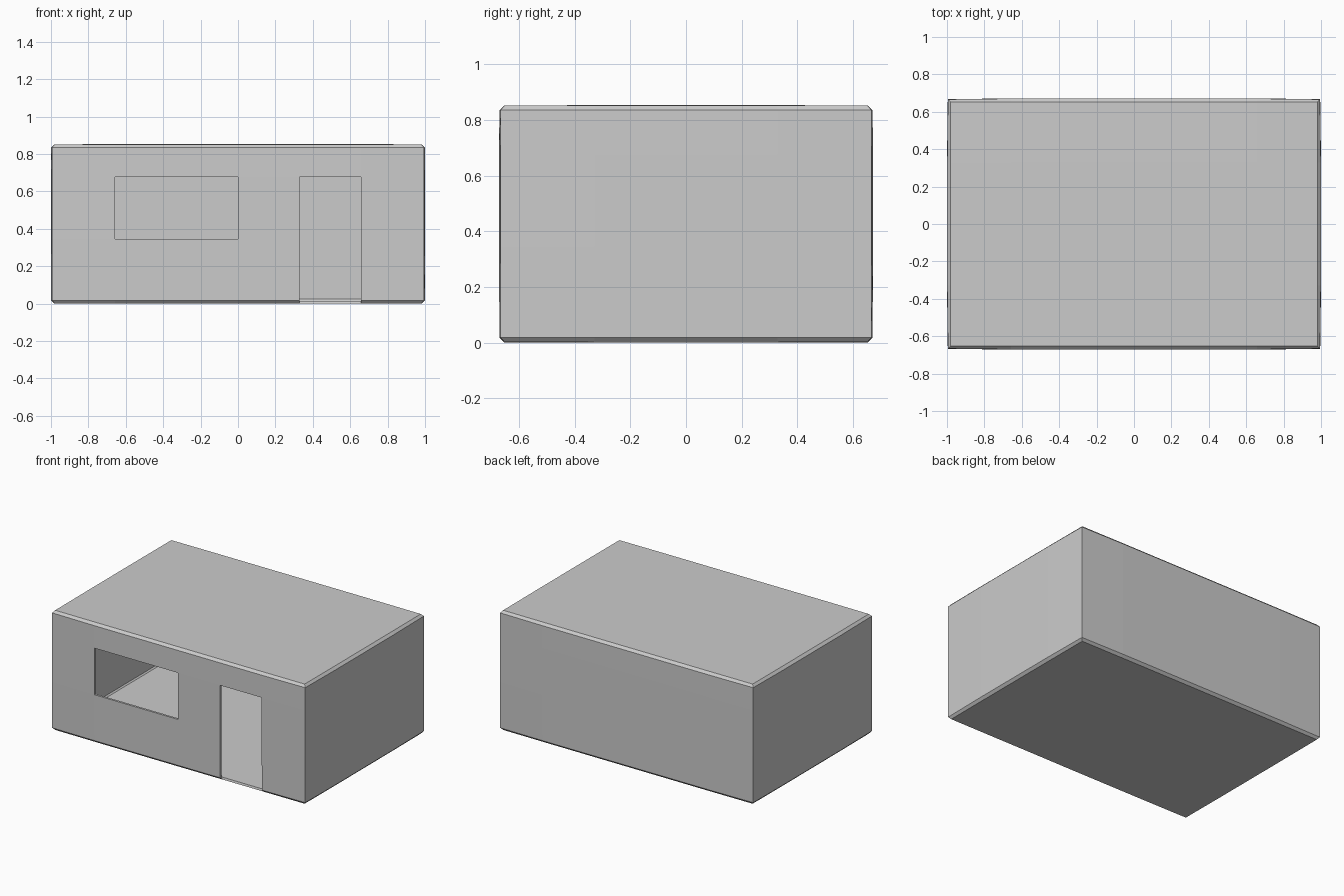
import bpy, bmesh

if "Cube" in bpy.data.objects:
    bpy.data.objects.remove(bpy.data.objects["Cube"])

C = 0.985 / 3          # grid cell
T = 0.015              # wall thickness
CH = 0.009             # chamfer along floor and roof edges
FLOOR, ROOF = T, 0.838
NX, NY = 3, 2          # half-counts of cells

bm = bmesh.new()


def pt(i, j, z, inset=0.0):
    """Grid point, pulled in from the outline by inset."""
    x = max(-NX * C + inset, min(NX * C - inset, i * C))
    y = max(-NY * C + inset, min(NY * C - inset, j * C))
    return (x, y, z)


def face(points):
    bm.faces.new([bm.verts.new(p) for p in points])


# Outline of the room, anticlockwise from the front left corner
ring = ([(i, -NY) for i in range(-NX, NX)] + [(NX, j) for j in range(-NY, NY)]
        + [(i, NY) for i in range(NX, -NX, -1)] + [(-NX, j) for j in range(NY, -NY, -1)])

# Wall rows with a chamfer row at floor and roof: (height, inset)
levels = [(FLOOR, CH), (FLOOR + CH, 0), (0.345, 0), (0.676, 0), (ROOF - CH, 0), (ROOF, CH)]

# Openings in the front wall: (cell, row)
door = {(1, 0), (1, 1), (1, 2)}
window = {(-2, 2), (-1, 2)}
openings = door | window

for k, a in enumerate(ring):
    b = ring[(k + 1) % len(ring)]
    for r in range(len(levels) - 1):
        if a[1] == b[1] == -NY and (a[0], r) in openings:
            continue
        lo, hi = levels[r], levels[r + 1]
        face([pt(*a, *lo), pt(*b, *lo), pt(*b, *hi), pt(*a, *hi)])

# Floor and roof panels
for i in range(-NX, NX):
    for j in range(-NY, NY):
        corners = [(i, j), (i + 1, j), (i + 1, j + 1), (i, j + 1)]
        face([pt(*c, ROOF, CH) for c in corners])
        face([pt(*c, FLOOR, CH) for c in reversed(corners)])

bmesh.ops.remove_doubles(bm, verts=bm.verts, dist=0.0005)
mesh = bpy.data.meshes.new("room_shell")
bm.to_mesh(mesh)
bm.free()

# Thin shell, thickened outwards
room = bpy.data.objects.new("room_shell", mesh)
bpy.context.collection.objects.link(room)
solid = room.modifiers.new("thickness", "SOLIDIFY")
solid.thickness = T
solid.offset = 1
solid.use_even_offset = False
